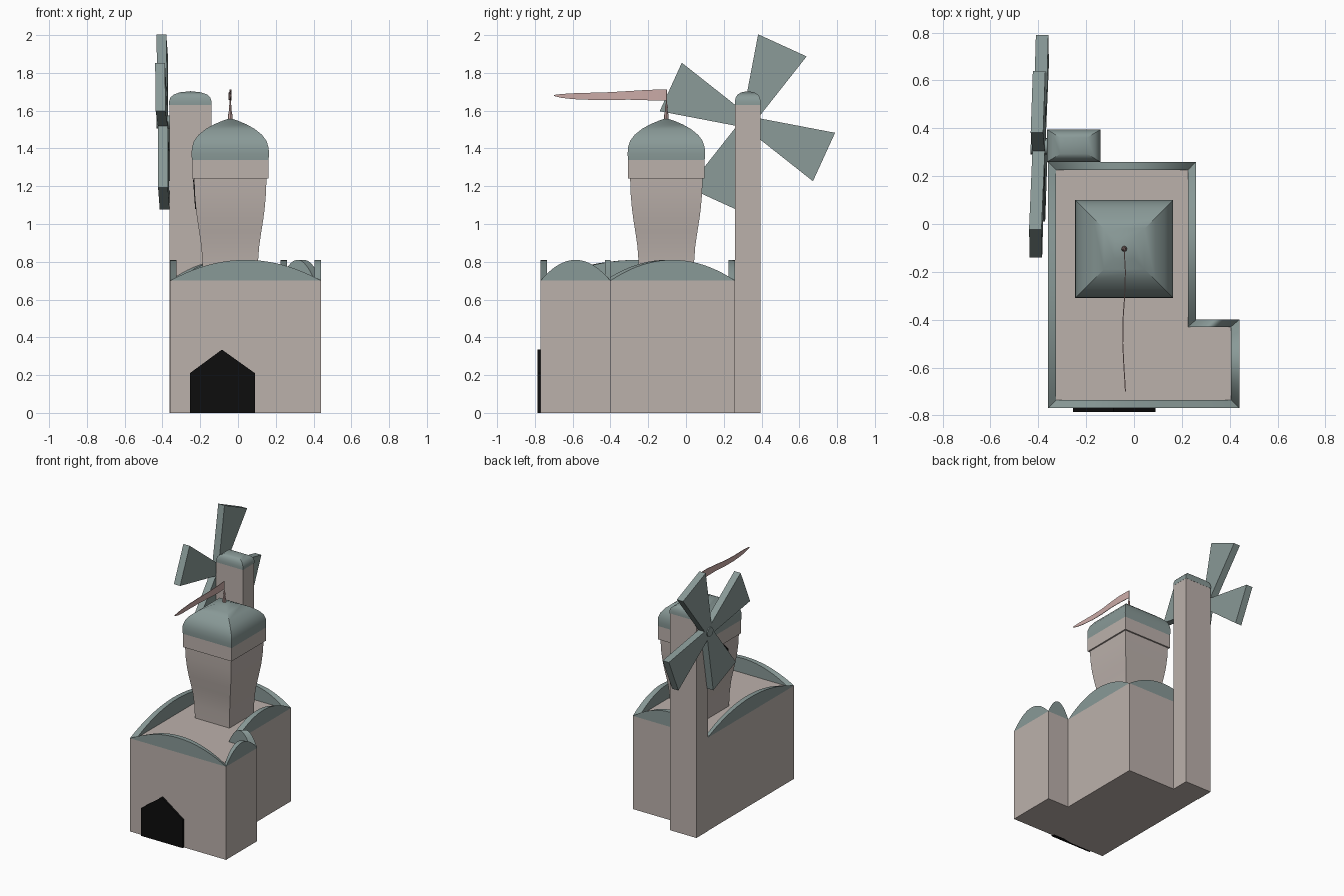
import bpy, bmesh, math
from mathutils import Vector

if "Cube" in bpy.data.objects:
    bpy.data.objects.remove(bpy.data.objects["Cube"])


def material(name, rgb):
    m = bpy.data.materials.new(name)
    m.diffuse_color = (*rgb, 1)
    m.use_nodes = True
    m.node_tree.nodes["Principled BSDF"].inputs["Base Color"].default_value = m.diffuse_color
    return m


STONE = material("stone", (0.50, 0.44, 0.41))
TEAL = material("teal_roof", (0.25, 0.32, 0.31))
BLACK = material("opening", (0.004, 0.004, 0.004))
PINK = material("flag_cloth", (0.60, 0.41, 0.39))


def finish(bm, name, mat, smooth=False):
    bmesh.ops.remove_doubles(bm, verts=bm.verts, dist=1e-5)
    bmesh.ops.recalc_face_normals(bm, faces=bm.faces)
    me = bpy.data.meshes.new(name)
    bm.to_mesh(me)
    bm.free()
    ob = bpy.data.objects.new(name, me)
    bpy.context.collection.objects.link(ob)
    me.materials.append(mat)
    if smooth:
        bpy.ops.object.select_all(action='DESELECT')
        ob.select_set(True)
        bpy.context.view_layer.objects.active = ob
        bpy.ops.object.shade_smooth_by_angle(angle=math.radians(35))
    return ob


def loft(name, rings, mat, smooth=False):
    """Skin a list of equal-length closed loops and cap both ends."""
    bm = bmesh.new()
    loops = [[bm.verts.new(p) for p in r] for r in rings]
    n = len(rings[0])
    for a, b in zip(loops, loops[1:]):
        for i in range(n):
            j = (i + 1) % n
            bm.faces.new((a[i], a[j], b[j], b[i]))
    bm.faces.new(loops[0])
    bm.faces.new(loops[-1])
    bmesh.ops.dissolve_degenerate(bm, edges=bm.edges, dist=1e-6)
    return finish(bm, name, mat, smooth)


def prism(name, pts, offset, mat):
    off = Vector(offset)
    return loft(name, [pts, [Vector(p) + off for p in pts]], mat)


def square_tower(name, cx, cy, sx, sy, profile, mat, smooth=False):
    """Rectangular sections; profile holds (scale, z)."""
    return loft(name, [[(cx + i * s * sx, cy + j * s * sy, z)
                        for i, j in ((-1, -1), (1, -1), (1, 1), (-1, 1))]
                       for s, z in profile], mat, smooth)


# L-shaped house
outer = [(-.36, -.77), (.44, -.77), (.44, -.40), (.26, -.40), (.26, .26), (-.36, .26)]
inner = [(-.325, -.735), (.405, -.735), (.405, -.43), (.225, -.43), (.225, .225), (-.325, .225)]
prism("house_body", [(x, y, 0) for x, y in outer], (0, 0, .70), STONE)

# Arched parapets, mitred at the corners
N = 20
for k in range(6):
    l = (k + 1) % 6
    rings = []
    for ring in (outer, inner):
        a, b = Vector(ring[k]), Vector(ring[l])
        loop = []
        for i in range(N + 1):
            t = i / N
            p = a.lerp(b, t)
            loop.append((p.x, p.y, .70 + .11 * (1 - (2 * t - 1) ** 2)))
        rings.append(loop)
    loft(f"parapet_{k + 1}", rings, TEAL, True)

# Door
door = [(-.255, 0), (.09, 0), (.09, .21), (-.085, .335), (-.255, .21)]
prism("door", [(x, -.785, z) for x, z in door], (0, .03, 0), BLACK)

# Flared tower, collar and dome
CX, CY = -.041, -.104
square_tower("tower_shaft", CX, CY, 1, 1,
             [(.143, .69), (.147, .80), (.153, .88), (.163, .95), (.174, 1.02),
              (.182, 1.08), (.189, 1.16), (.192, 1.25)], STONE, True)
square_tower("tower_collar", CX, CY, .203, .203, [(1, 1.24), (1, 1.34)], STONE)
square_tower("tower_dome", CX, CY, 1, 1,
             [(.203, 1.34), (.205, 1.37), (.203, 1.405), (.192, 1.44), (.168, 1.472),
              (.13, 1.503), (.085, 1.528), (.04, 1.547), (0, 1.56)], TEAL, True)

# Tower window on the left face
win = [(-.07, 1.08), (.07, 1.08), (.07, 1.17), (0, 1.235), (-.07, 1.17)]
prism("tower_window", [(-.227 - (z - 1.08) * .07, CY + y, z) for y, z in win],
      (.03, 0, 0), BLACK)

# Finial pole
prof = [(.012, 1.55), (.012, 1.575), (.006, 1.605), (.008, 1.62), (.003, 1.64), (.003, 1.713)]
loft("finial", [[(CX + r * math.cos(a * math.pi / 4), CY + r * math.sin(a * math.pi / 4), z)
                 for a in range(8)] for r, z in prof], PINK, True)

# Rippling pennant
rings = []
for y, x, lo, hi in [(-.106, -.041, 1.655, 1.713), (-.2, -.036, 1.655, 1.71),
                     (-.3, -.039, 1.658, 1.704), (-.4, -.046, 1.657, 1.698),
                     (-.5, -.047, 1.657, 1.695), (-.6, -.042, 1.661, 1.692),
                     (-.66, -.038, 1.668, 1.688), (-.70, -.036, 1.678, 1.683)]:
    rings.append([(x - .002, y, lo), (x + .002, y, lo), (x + .002, y, hi), (x - .002, y, hi)])
loft("pennant", rings, PINK, True)

# Mill tower and rounded cap
square_tower("mill_tower", -.252, .327, .111, .067, [(1, 0), (1, 1.63)], STONE)
square_tower("mill_cap", -.252, .327, .112, .068,
             [(1, 1.63), (1, 1.65), (.94, 1.67), (.8, 1.685), (.5, 1.697), (0, 1.703)], TEAL, True)

# Slightly tilted rotor with four wedge sails
HY, HZ = .325, 1.54
def wheel(dx, dy, dz):
    return (-.397 + dx - .022 * dz + .025 * dy, HY + dy, HZ + dz)

base = math.atan2(.405, .185)
for k in range(4):
    c, s = math.cos(base + k * math.pi / 2), math.sin(base + k * math.pi / 2)
    sail = [(.025, -.038), (.446, -.141), (.446, .141), (.025, .038)]
    prism(f"sail_{k + 1}", [wheel(-.026, u * c - v * s, u * s + v * c) for u, v in sail],
          (.052, 0, 0), TEAL)
loft("sail_hub", [[wheel(dx, .034 * math.cos(a * math.pi / 8), .034 * math.sin(a * math.pi / 8))
                   for a in range(16)] for dx in (-.034, .06)], TEAL, True)
